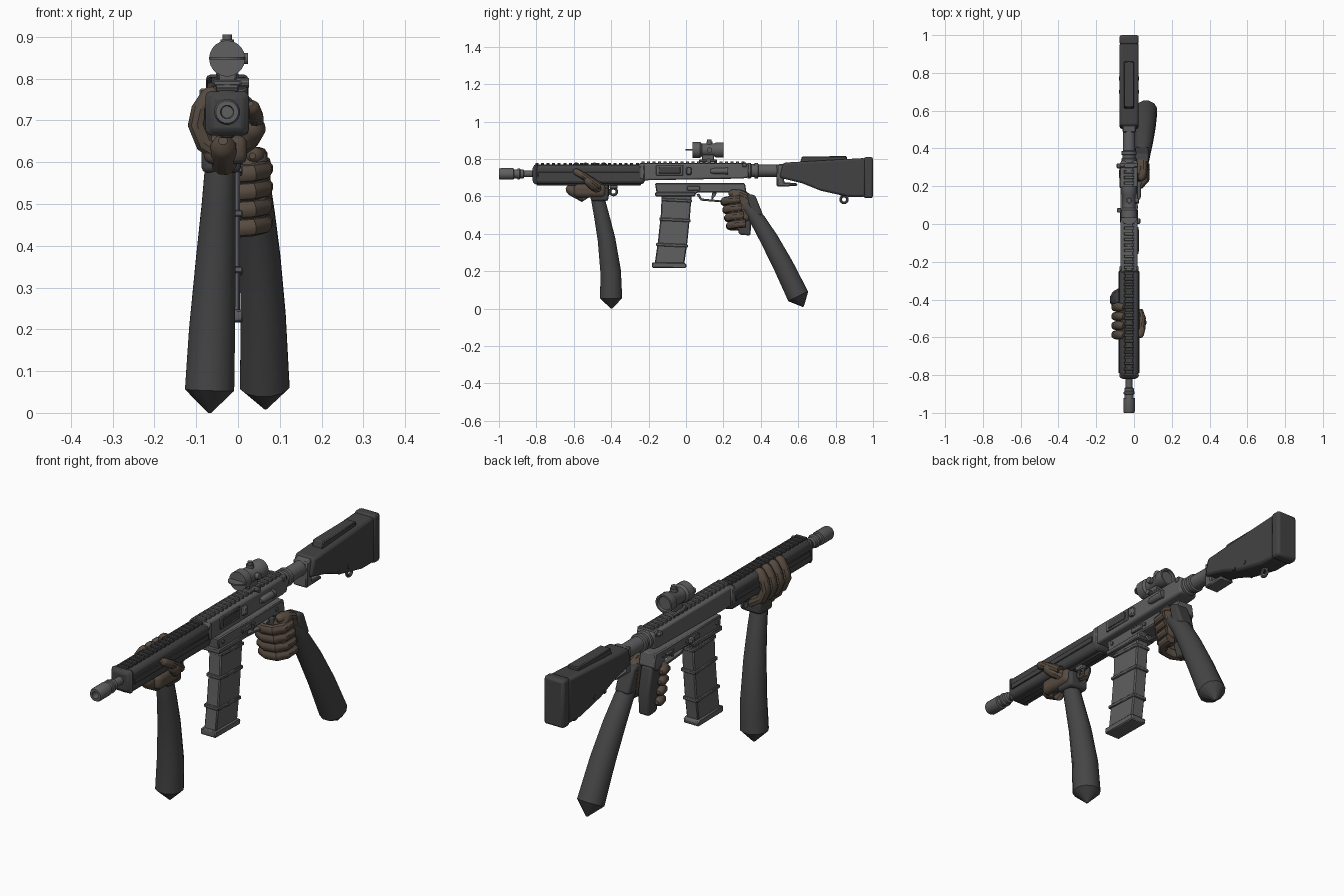
import bpy, bmesh, math
from mathutils import Vector

GX = -0.026  # centre line of the rifle


def material(name, col):
    m = bpy.data.materials.new(name)
    m.diffuse_color = (*col, 1)
    return m


METAL = material("metal_grey", (0.115, 0.115, 0.12))
DARK = material("dark_polymer", (0.055, 0.055, 0.056))
SLEEVE = material("sleeve", (0.06, 0.06, 0.06))
GLOVE = material("glove", (0.095, 0.07, 0.052))


def finish(name, bm, mat, bevel=0, seg=1):
    bmesh.ops.recalc_face_normals(bm, faces=bm.faces)
    me = bpy.data.meshes.new(name)
    bm.to_mesh(me)
    bm.free()
    ob = bpy.data.objects.new(name, me)
    bpy.context.collection.objects.link(ob)
    me.materials.append(mat)
    if bevel:
        b = ob.modifiers.new("bevel", "BEVEL")
        b.width, b.segments, b.limit_method = bevel, seg, "ANGLE"
    bpy.ops.object.select_all(action="DESELECT")
    ob.select_set(True)
    bpy.context.view_layer.objects.active = ob
    bpy.ops.object.shade_smooth_by_angle(angle=math.radians(35))
    return ob


def prism(name, yz, half, mat, bevel=0.004, x=GX, seg=1):
    """Side profile in y,z extruded across x."""
    bm = bmesh.new()
    f = bm.faces.new([bm.verts.new((x - half, y, z)) for y, z in yz])
    r = bmesh.ops.extrude_face_region(bm, geom=[f])
    bmesh.ops.translate(bm, vec=(2 * half, 0, 0),
                        verts=[v for v in r["geom"] if isinstance(v, bmesh.types.BMVert)])
    return finish(name, bm, mat, bevel, seg)


def box(name, half, y0, y1, z0, z1, mat=METAL, bevel=0.004, x=GX, seg=1):
    return prism(name, [(y0, z0), (y1, z0), (y1, z1), (y0, z1)], half, mat, bevel, x, seg)


def tube(name, pts, mat, n=12, axis=None):
    """Rings (x, y, z, radius) joined along a path; a fixed axis makes a turned part."""
    bm = bmesh.new()
    P = [Vector(p[:3]) for p in pts]
    rings = []
    for i, p in enumerate(P):
        t = Vector(axis) if axis else P[min(i + 1, len(P) - 1)] - P[max(i - 1, 0)]
        t.normalize()
        ref = Vector((1, 0, 0)) if abs(t.x) < 0.7 else Vector((0, 1, 0))
        if not axis and mat == GLOVE:
            ref = Vector((0, 1, 0)) if name.startswith("front") else Vector((0, 0, 1))
        u = t.cross(ref).normalized()
        w = t.cross(u)
        rings.append([bm.verts.new(p + pts[i][3] * (math.cos(a) * u + math.sin(a) * w))
                      for a in (2 * math.pi * (k + 0.5) / n for k in range(n))])
    for a, b in zip(rings, rings[1:]):
        for k in range(n):
            bm.faces.new((a[k], a[(k + 1) % n], b[(k + 1) % n], b[k]))
    bm.faces.new(rings[0])
    bm.faces.new(rings[-1])
    return finish(name, bm, mat)


def turned(name, prof, z, mat=METAL, n=20, x=GX):
    return tube(name, [(x, y, z, r) for y, r in prof], mat, n, (0, 1, 0))


def finger(name, path, r):
    """Round ended finger along a path."""
    p = [Vector(q) for q in path]
    d = (p[-1] - p[-2]).normalized()
    pts = [(*q, r) for q in p] + [(*(p[-1] + d * r * .6), r * .8), (*(p[-1] + d * r), r * .35)]
    tube(name, pts, GLOVE, 10)


def ring(name, y, z, x=GX, r=0.018):
    bpy.ops.mesh.primitive_torus_add(location=(x, y, z), rotation=(0, math.pi / 2, 0), major_radius=r,
                                     minor_radius=0.007, major_segments=16, minor_segments=8)
    o = bpy.context.object
    o.name = name
    o.data.materials.append(METAL)


# Barrel and hollow muzzle device
turned("barrel", [(-.9, .018), (-.80, .018)], .72)
turned("muzzle_device", [(-.865, .018), (-.87, .025), (-.885, .025), (-.89, .03), (-.90, .03), (-.902, .024),
                         (-.92, .024), (-.922, .031), (-.992, .031), (-1, .027), (-1, .016), (-.95, .014)], .72)

# Handguard with lengthwise grooves and end bands
box("handguard", .05, -.82, -.22, .665, .768, DARK, .018, seg=2)
for s in (-1, 1):
    box("handguard_side_strip", .004, -.79, -.25, .705, .73, DARK, .002, GX + s * .051)
box("handguard_front_band", .052, -.815, -.79, .664, .77, DARK, .018, seg=2)
box("handguard_lower_strip", .018, -.80, -.24, .658, .67, DARK)

# Top rail with teeth
box("top_rail_front", .022, -.81, -.22, .76, .771, DARK)
box("top_rail_rear", .022, -.25, .32, .765, .777)
for i in range(38):
    y = -.805 + i * .0298
    front = y < -.25
    box("rail_tooth", .027, y, y + .016, .768, .779 if front else .787, DARK if front else METAL, .002)

# Upper receiver, ejection port and small side controls
prism("upper_receiver", [(-.25, .685), (.30, .695), (.335, .70), (.335, .775), (-.245, .775), (-.26, .765)],
      .045, METAL, .012, seg=2)
box("receiver_front_collar", .051, -.255, -.215, .685, .775, METAL, .012)
box("ejection_port_frame", .006, -.16, -.015, .712, .768, METAL, .003, .018)
box("ejection_cover", .005, -.145, -.03, .722, .758, DARK, .002, .022)
box("case_deflector", .012, .0, .03, .715, .755, METAL, .005, .022)
turned("forward_assist", [(.13, .01), (.15, .016), (.21, .016), (.21, .019), (.225, .019)], .735, x=.022, n=12)
box("charging_handle", .048, .30, .325, .755, .78)
box("charging_latch", .014, .295, .32, .758, .776, x=-.078)

# Lower receiver, magazine well and trigger group
prism("lower_receiver", [(-.165, .665), (-.155, .605), (.045, .605), (.06, .62), (.24, .62), (.30, .585),
                         (.325, .61), (.315, .67), (-.165, .67)], .04, METAL, .006)
box("magwell_band", .045, -.165, .05, .60, .622)
for s in (-1, 1):
    for y in (-.13, .09, .26):
        tube("receiver_pin", [(GX + s * .035, y, .645, .009), (GX + s * .046, y, .645, .009)], METAL, 10, (1, 0, 0))
    box("receiver_control", .006, .005, .075, .632, .655, METAL, .003, GX + s * .042)
box("bolt_catch", .012, .06, .085, .635, .66, x=-.078)
box("selector_lever", .006, .19, .24, .637, .65, x=-.07)
prism("trigger_guard", [(.055, .61), (.08, .577), (.20, .567), (.25, .585), (.25, .597), (.20, .577), (.085, .588),
                        (.07, .615)], .013, METAL, .002)
prism("trigger", [(.14, .62), (.165, .62), (.155, .60), (.14, .583), (.135, .585)], .007, METAL, .002)

# Magazine: slightly curved body, ribs and base plate
prism("magazine", [(-.13, .61), (.03, .61), (.022, .50), (.008, .36), (-.01, .235), (-.168, .235), (-.15, .36),
                   (-.135, .50)], .031, METAL, .005)
for z, a, b in ((.575, -.132, .031), (.47, -.143, .024), (.335, -.16, .01)):
    prism("magazine_rib", [(a, z), (b, z - .008), (b, z + .008), (a, z + .016)], .037, METAL, .003)
prism("magazine_base", [(-.183, .228), (-.18, .218), (0, .216), (.004, .236), (-.01, .245), (-.18, .247)],
      .038, METAL)

# Pistol grip
prism("pistol_grip", [(.245, .61), (.325, .61), (.35, .50), (.345, .39), (.285, .395), (.262, .47), (.25, .54)],
      .028, DARK, .01, seg=2)

# Buffer tube and stock
turned("buffer_tube", [(.33, .042), (.345, .042), (.35, .035), (.365, .035), (.367, .041), (.385, .041),
                       (.388, .033), (.56, .033)], .737)
prism("stock_bracket", [(.485, .652), (.595, .655), (.595, .67), (.525, .675), (.525, .775), (.485, .77)],
      .036, METAL, .006)
prism("stock", [(.50, .70), (.52, .78), (.61, .785), (.96, .805), (.96, .597), (.87, .597), (.72, .63), (.62, .67)],
      .05, DARK, .012, seg=2)
prism("cheek_rest", [(.61, .78), (.86, .795), (.86, .815), (.62, .813)], .027, DARK)
box("butt_pad", .051, .95, 1.0, .59, .81, DARK, .012, seg=2)
box("stock_swivel_base", .01, .825, .865, .60, .615)
ring("stock_swivel", .845, .583)
for y in (.70, .77):
    tube("stock_bolt", [(GX - .053, y, .65, .01), (GX + .053, y, .65, .01)], DARK, 10, (1, 0, 0))

# Optic with mount, turrets and flipped front cover
box("optic_mount_base", .034, .07, .165, .782, .797)
box("optic_mount_post", .022, .085, .15, .79, .825)
turned("optic_tube", [(.035, .034), (.035, .043), (.075, .043), (.085, .034), (.15, .034), (.16, .041),
                      (.20, .041), (.20, .033), (.19, .03)], .848, n=24)
tube("optic_turret_top", [(GX, .125, .87, .017), (GX, .125, .893, .017), (GX, .125, .893, .012),
                          (GX, .125, .905, .012)], METAL, 12, (0, 0, 1))
tube("optic_turret_side", [(GX, .125, .848, .014), (.024, .125, .848, .014)], METAL, 12, (1, 0, 0))
tube("optic_cover", [(GX, .04, .846, .044), (GX, .04, .852, .044)], METAL, 20, (0, 0, 1))
tube("mount_knob", [(GX, .12, .79, .012), (.026, .12, .79, .012)], METAL, 10, (1, 0, 0))

# Sling swivel under the handguard
box("front_swivel_base", .014, -.41, -.365, .64, .67)
ring("front_swivel", -.388, .625)

# Sleeves
tube("front_sleeve", [(-.068, -.397, 0, .004), (-.068, -.40, .055, .061), (-.062, -.403, .2, .057),
                      (-.053, -.425, .37, .049), (-.046, -.452, .5, .042), (-.043, -.47, .58, .038),
                      (-.042, -.475, .62, .034)], SLEEVE)
tube("rear_sleeve", [(.066, .627, .01, .004), (.064, .60, .065, .061), (.06, .52, .23, .056), (.053, .445, .37, .050),
                     (.047, .385, .47, .043), (.045, .34, .53, .036), (.045, .31, .555, .03)], SLEEVE)

# Supporting hand: palm below, fingers round the left, thumb on the right
box("front_palm", .052, -.60, -.43, .595, .665, GLOVE, .022, -.03, 3)
box("front_cuff", .047, -.51, -.415, .575, .65, DARK, .012, -.04, 2)
finger("front_palm_heel", [(-.03, -.46, .61), (-.033, -.55, .60), (-.035, -.61, .635)], .032)
finger("front_thumb_base", [(-.01, -.46, .63), (.025, -.49, .655), (.04, -.52, .68)], .027)
finger("front_thumb", [(.03, -.46, .655), (.044, -.50, .68), (.042, -.55, .71), (.034, -.585, .73)], .019)
for i in range(4):
    y = -.587 + i * .049
    finger("front_finger", [(-.03, y + .01, .615), (-.08, y + .005, .645), (-.098, y, .69), (-.09, y, .725),
                            (-.068, y, .757)], .0235)

# Gripping hand: back of hand on the right, fingers curled round the front
prism("rear_palm", [(.225, .59), (.26, .635), (.345, .615), (.38, .53), (.345, .475), (.27, .44), (.235, .48)],
      .03, GLOVE, .02, .04, 3)
prism("rear_cuff", [(.325, .615), (.37, .605), (.412, .50), (.35, .49)], .036, DARK, .01, .042, 2)
for i in range(4):
    z, d = .58 - i * .043, .010 * i
    finger("rear_finger", [(.062, .29 + d, z + .005), (.06, .235 + d, z), (.035, .207 + d, z - .006),
                           (-.015, .205 + d, z - .01), (-.052, .225 + d, z - .012), (-.058, .25 + d, z - .01)], .0225)
finger("rear_thumb", [(.05, .33, .595), (.05, .29, .615), (.04, .25, .615)], .022)
